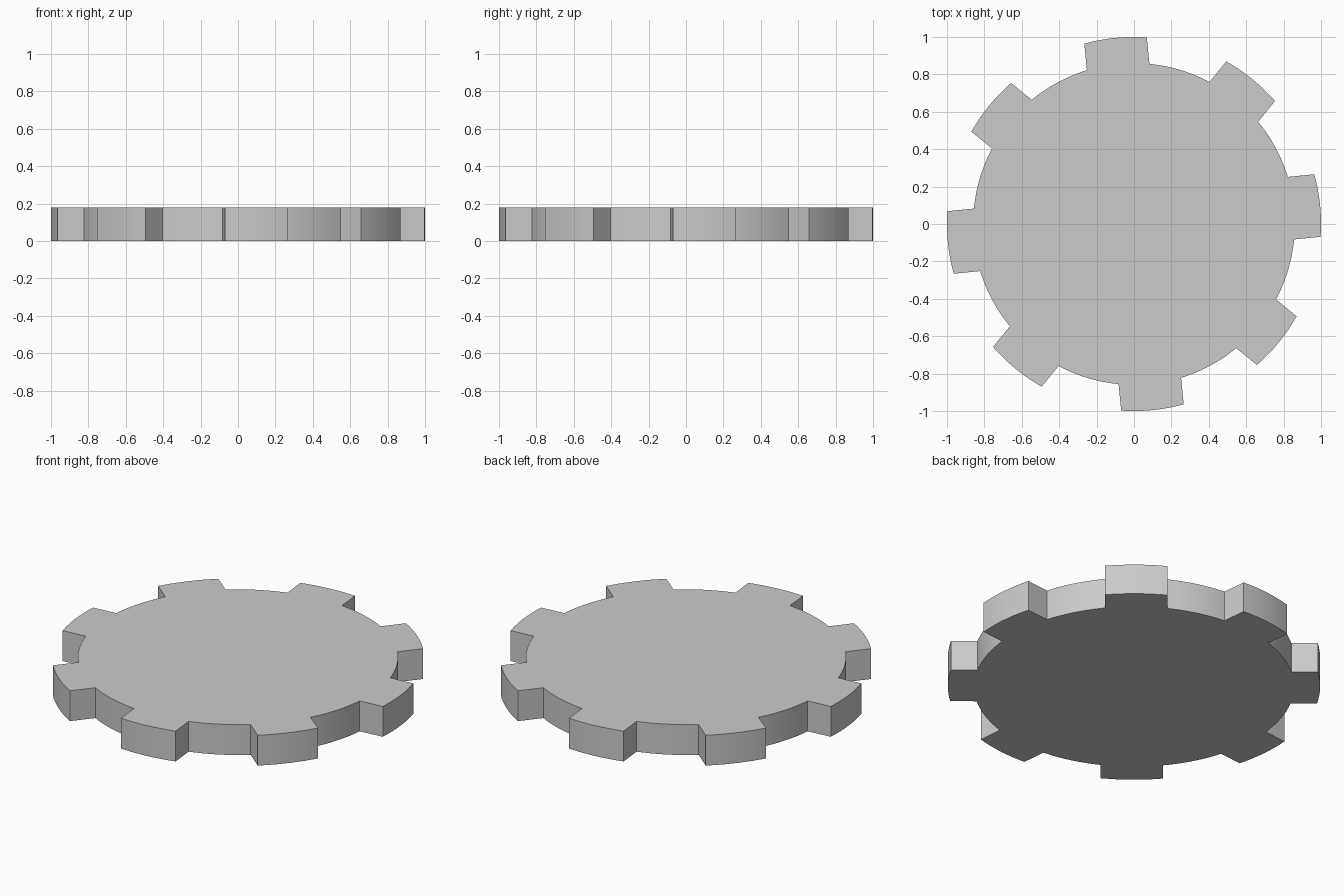
import bpy, bmesh
from math import radians, sin, cos, asin, pi

if "Cube" in bpy.data.objects:
    bpy.data.objects.remove(bpy.data.objects["Cube"])

TEETH, R_OUT, R_ROOT, HALF_W, HEIGHT = 8, 1.0, 0.86, 0.168, 0.18
TILT = radians(5.75)  # direction of the first tooth


def arc(radius, start, end, steps):
    angles = [start + (end - start) * i / steps for i in range(steps + 1)]
    return [(radius * cos(a), radius * sin(a)) for a in angles]


# Gear outline: parallel-sided teeth with round tips, joined by root arcs
tip, root, pitch = asin(HALF_W / R_OUT), asin(HALF_W / R_ROOT), 2 * pi / TEETH
outline = []
for i in range(TEETH):
    a = TILT + i * pitch
    outline += arc(R_OUT, a - tip, a + tip, 8)
    outline += arc(R_ROOT, a + root, a + pitch - root, 10)

# Extrude the outline into a solid disc
bm = bmesh.new()
base = bm.faces.new([bm.verts.new((x, y, 0)) for x, y in outline])
top = bmesh.ops.extrude_face_region(bm, geom=[base], use_keep_orig=True)
bmesh.ops.translate(bm, vec=(0, 0, HEIGHT),
                    verts=[g for g in top["geom"] if isinstance(g, bmesh.types.BMVert)])
bmesh.ops.recalc_face_normals(bm, faces=bm.faces)
mesh = bpy.data.meshes.new("gear_disc")
bm.to_mesh(mesh)
bm.free()
gear = bpy.data.objects.new("gear_disc", mesh)
bpy.context.collection.objects.link(gear)

# Smooth arcs, sharp corners
bpy.context.view_layer.objects.active = gear
gear.select_set(True)
bpy.ops.object.shade_smooth_by_angle(angle=radians(30))
